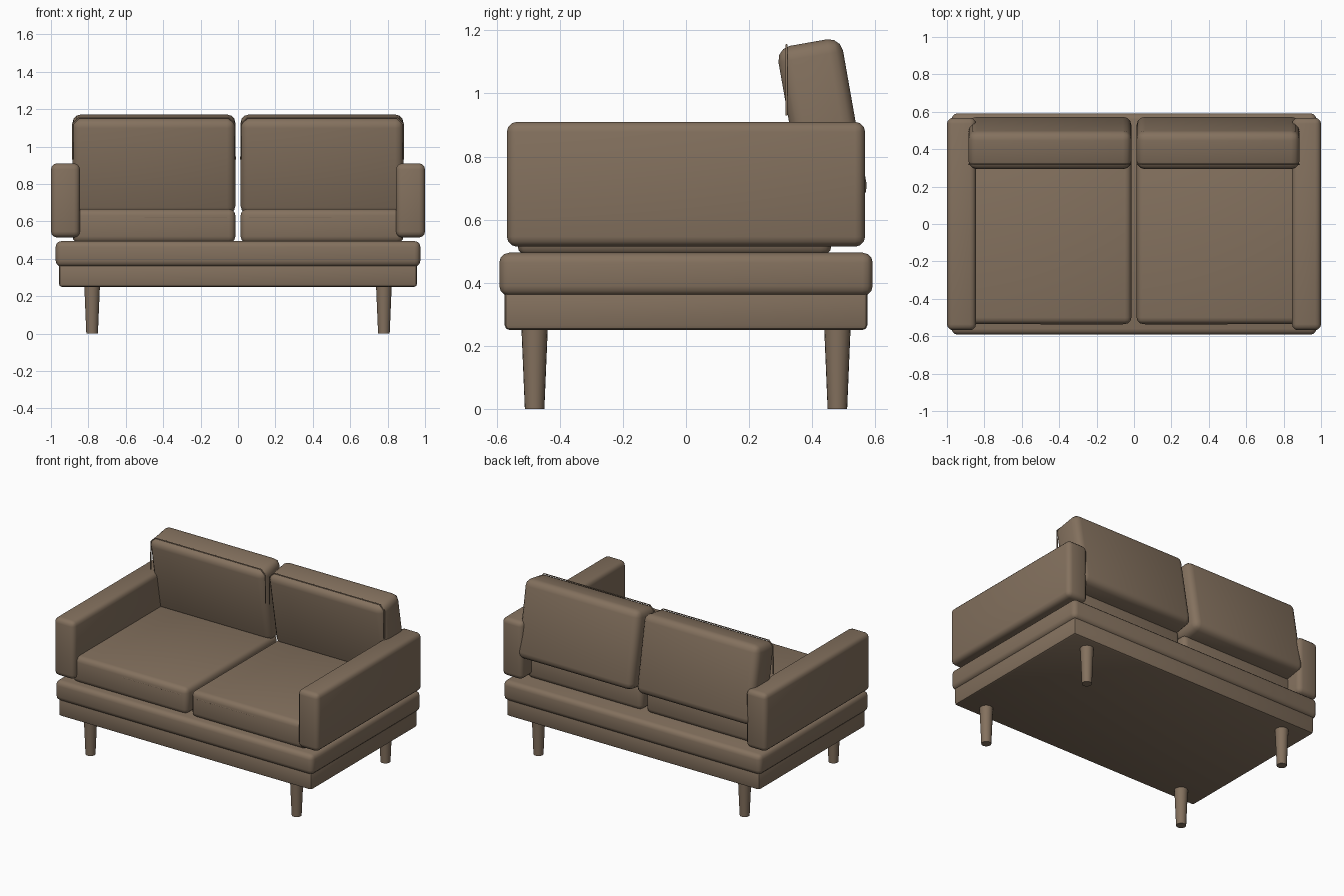
import bpy
import math

cube = bpy.data.objects.get("Cube")
if cube:
    bpy.data.objects.remove(cube, do_unlink=True)

fabric = bpy.data.materials.new("brown_fabric")
fabric.use_nodes = True
COLOUR = (0.23, 0.165, 0.112, 1)
fabric.diffuse_color = COLOUR
fabric.node_tree.nodes["Principled BSDF"].inputs["Base Color"].default_value = COLOUR


def finish(obj, name):
    obj.name = name
    obj.data.materials.append(fabric)
    return obj


def padded_box(name, low, high, bevel, tilt=0, segments=3):
    """Rounded box between two corners, tilted about its centre."""
    centre = [(a + b) / 2 for a, b in zip(low, high)]
    bpy.ops.mesh.primitive_cube_add(size=1, location=centre)
    obj = finish(bpy.context.object, name)
    obj.scale = [b - a for a, b in zip(low, high)]
    bpy.ops.object.transform_apply(location=False, rotation=False, scale=True)
    obj.rotation_euler.x = math.radians(tilt)
    mod = obj.modifiers.new("rounded_edges", "BEVEL")
    mod.width = bevel
    mod.segments = segments
    bpy.ops.object.modifier_apply(modifier=mod.name)
    bpy.ops.object.shade_smooth_by_angle(angle=math.radians(40))
    return obj


def seam(name, points):
    """Thin piping along a path."""
    curve = bpy.data.curves.new(name, "CURVE")
    curve.dimensions = "3D"
    curve.bevel_depth = 0.004
    curve.bevel_resolution = 1
    curve.use_fill_caps = True
    spline = curve.splines.new("POLY")
    spline.points.add(len(points) - 1)
    for target, p in zip(spline.points, points):
        target.co = (*p, 1)
    obj = bpy.data.objects.new(name, curve)
    bpy.context.collection.objects.link(obj)
    finish(obj, name)


# Frame and platform
padded_box("base_frame", (-0.957, -0.575, 0.25), (0.957, 0.575, 0.38), 0.015, segments=2)
padded_box("platform", (-0.975, -0.592, 0.358), (0.975, 0.592, 0.495), 0.032)

for side, s in (("left", 1), ("right", -1)):
    def span(name, x, y, z, bevel, tilt=0):
        xs = sorted((s * x[0], s * x[1]))
        padded_box(f"{side}_{name}", (xs[0], y[0], z[0]), (xs[1], y[1], z[1]), bevel, tilt)

    # Arm and cushions
    span("arm", (0.845, 1.0), (-0.568, 0.568), (0.514, 0.91), 0.032)
    span("seat_cushion", (0.014, 0.885), (-0.535, 0.462), (0.485, 0.666), 0.035)
    span("back_cushion", (0.014, 0.885), (0.329, 0.537), (0.645, 1.165), 0.045, 10)

    # Piping on the cushions
    seam(f"{side}_back_seam", [(s * x, 0.319, z) for x, z in
         ((0.016, 0.93), (0.016, 1.12), (0.05, 1.153), (0.85, 1.153), (0.883, 1.12), (0.883, 0.93))])
    seam(f"{side}_seat_seam", [(s * 0.06, -0.532, 0.62), (s * 0.5, -0.532, 0.62)])

    # Tapered legs
    for end, y in (("front", -0.48), ("back", 0.48)):
        bpy.ops.mesh.primitive_cone_add(vertices=20, radius1=0.031, radius2=0.042,
                                        depth=0.26, location=(s * 0.78, y, 0.13))
        finish(bpy.context.object, f"{side}_{end}_leg")
        bpy.ops.object.shade_smooth_by_angle(angle=math.radians(40))
